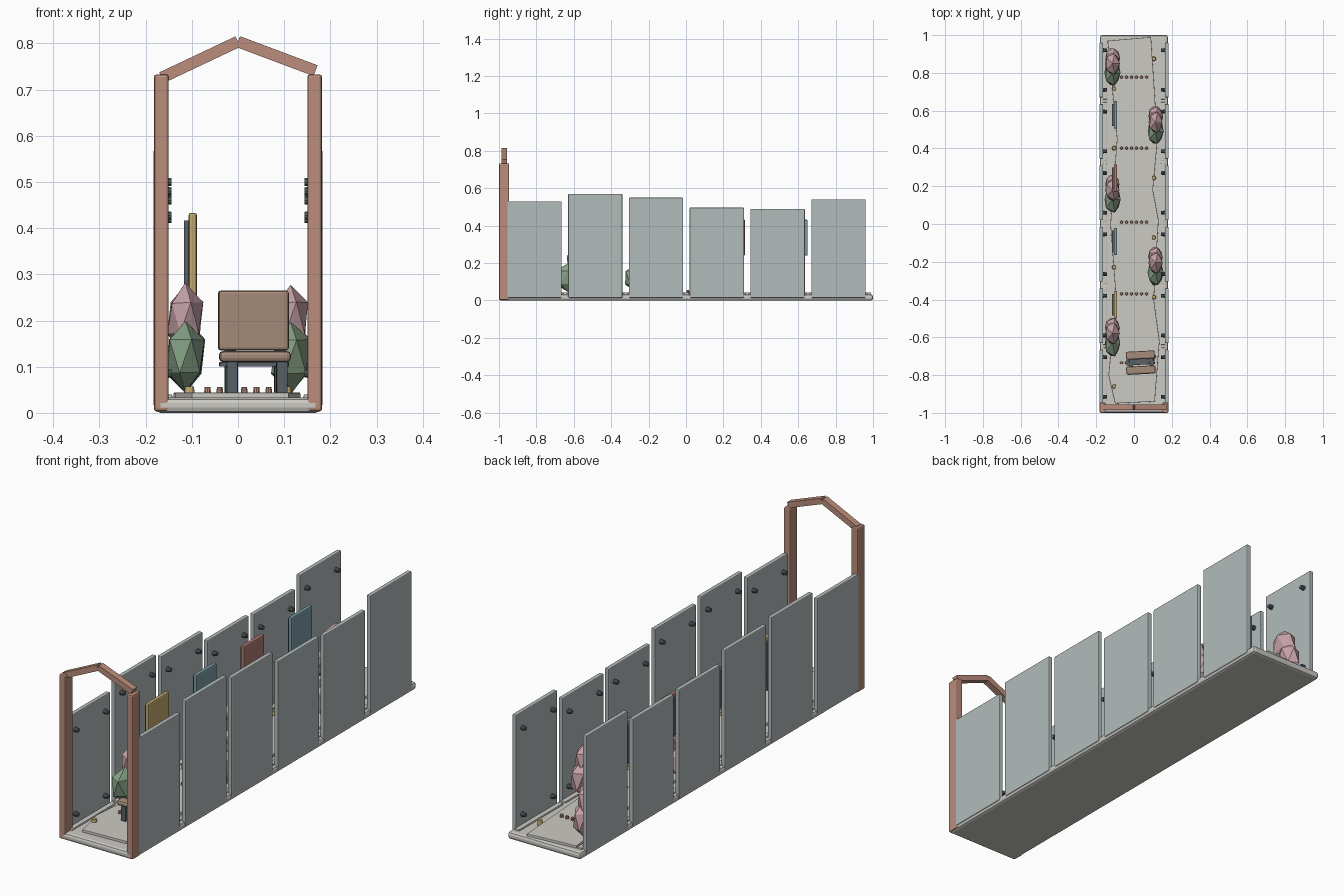
import bpy, bmesh, math, random
from mathutils import Vector, Matrix

if "Cube" in bpy.data.objects:
    bpy.data.objects.remove(bpy.data.objects["Cube"])

random.seed(4)


def mat(name, rgb):
    m = bpy.data.materials.new(name)
    m.diffuse_color = (*rgb, 1)
    m.use_nodes = True
    m.node_tree.nodes["Principled BSDF"].inputs["Base Color"].default_value = m.diffuse_color
    return m


STONE = mat("stone", (0.60, 0.59, 0.55))
PANEL = mat("panel_grey", (0.45, 0.50, 0.50))
DARK = mat("dark_metal", (0.10, 0.12, 0.13))
COPPER = mat("copper", (0.50, 0.27, 0.20))
WOOD = mat("wood", (0.38, 0.26, 0.19))
GREEN = mat("leaf_green", (0.24, 0.36, 0.24))
PINK = mat("blossom_pink", (0.56, 0.36, 0.39))
TEAL = mat("teal", (0.20, 0.34, 0.38))
RED = mat("red", (0.45, 0.20, 0.17))
YELLOW = mat("amber", (0.55, 0.40, 0.16))


def finish(name, bm, material, bevel=0.0):
    bmesh.ops.recalc_face_normals(bm, faces=bm.faces)
    me = bpy.data.meshes.new(name)
    bm.to_mesh(me)
    bm.free()
    ob = bpy.data.objects.new(name, me)
    bpy.context.collection.objects.link(ob)
    me.materials.append(material)
    if bevel:
        b = ob.modifiers.new("bevel", 'BEVEL')
        b.width, b.segments = bevel, 2
    return ob


def box(name, x, y, z, material, bevel=0.004):
    """Box from (min, max) pairs on each axis."""
    bm = bmesh.new()
    c = Vector([(a + b) / 2 for a, b in (x, y, z)])
    s = [b - a for a, b in (x, y, z)]
    bmesh.ops.create_cube(bm, size=1, matrix=Matrix.Diagonal((*s, 1)))
    ob = finish(name, bm, material, bevel)
    ob.location = c
    return ob


def disc(name, loc, r, h, material, axis='Z', sides=12):
    bm = bmesh.new()
    bmesh.ops.create_cone(bm, cap_ends=True, segments=sides, radius1=r, radius2=r * 0.8, depth=h)
    ob = finish(name, bm, material)
    ob.location = loc
    if axis != 'Z':
        ob.rotation_euler.y = math.radians(90 if axis == 'X' else -90)
    return ob


def blob(name, loc, radii, material):
    bm = bmesh.new()
    bmesh.ops.create_icosphere(bm, subdivisions=1, radius=1)
    for v in bm.verts:
        v.co *= random.uniform(0.93, 1.05)
        v.co = Vector([a * b for a, b in zip(v.co, radii)])
    ob = finish(name, bm, material)
    ob.location = loc
    return ob


# Ground slab
box("ground_slab", (-0.18, 0.18), (-1, 1), (0, 0.033), STONE, 0.012)

# Winding raised path
left = [(-0.10, -0.95), (-0.135, -0.80), (-0.095, -0.40), (-0.125, 0.0), (-0.09, 0.45), (-0.14, 0.97)]
right = [(0.09, 0.99), (0.125, 0.45), (0.10, 0.18), (0.13, 0.02), (0.105, -0.40), (0.135, -0.62), (0.11, -0.94)]
bm = bmesh.new()
f = bm.faces.new([bm.verts.new((x, y, 0.03)) for x, y in left + right])
up = bmesh.ops.extrude_face_region(bm, geom=[f])["geom"]
bmesh.ops.translate(bm, vec=(0, 0, 0.014), verts=[v for v in up if isinstance(v, bmesh.types.BMVert)])
finish("path", bm, STONE, 0.002)

# Wall panels with corner bolts and foot curbs, mirrored on both sides
tops = [0.53, 0.57, 0.55, 0.497, 0.49, 0.54]
for i, top in enumerate(tops):
    y0 = -0.955 + 0.325 * i
    y1 = y0 + 0.29
    for s in (-1, 1):
        xs = sorted((s * 0.163, s * 0.183))
        box("wall_panel", xs, (y0, y1), (0.014, top), PANEL, 0.004)
        box("foot_curb", sorted((s * 0.142, s * 0.165)), (y0 - 0.01, y1 + 0.01), (0.028, 0.04), STONE, 0.003)
        for y in (y0 + 0.04, y1 - 0.04):
            for z in (0.085, top - 0.07):
                disc("bolt", (s * 0.154, y, z), 0.011, 0.02, DARK, 'X' if s < 0 else '-X', 10)

# Entrance arch
for s in (-1, 1):
    box("arch_post", sorted((s * 0.15, s * 0.182)), (-1, -0.945), (0.003, 0.733), COPPER, 0.006)
for a, b in (((-0.165, 0.726), (0, 0.804)), ((0, 0.804), (0.168, 0.741))):
    length = math.dist(a, b)
    beam = box("arch_beam", (-length / 2, length / 2), (-0.986, -0.956), (-0.0125, 0.0125), COPPER, 0)
    beam.location = ((a[0] + b[0]) / 2, -0.971, (a[1] + b[1]) / 2)
    beam.rotation_euler.y = -math.atan2(b[1] - a[1], b[0] - a[0])

# Stud rows across the path
for y in (-0.735, -0.37, 0.01, 0.402, 0.778):
    for k in range(6):
        disc("path_stud", (-0.066 + 0.0265 * k, y, 0.049), 0.008, 0.014, COPPER, sides=10)

# Ground lights alternating along the path
for k in range(12):
    disc("ground_light", ((-0.105, 0.105)[k % 2], -0.86 + 0.1577 * k, 0.046), 0.012, 0.022, YELLOW)

# Blossoming shrubs
for s, y in ((-1, -0.60), (1, -0.225), (-1, 0.16), (1, 0.52), (-1, 0.83)):
    x = s * 0.114
    blob("shrub_leaves", (x, y - 0.03, 0.122), (0.046, 0.08, 0.08), GREEN)
    blob("shrub_blossom", (x, y + 0.02, 0.205), (0.042, 0.065, 0.075), PINK)
    blob("shrub_blossom_low", (x, y + 0.05, 0.125), (0.044, 0.06, 0.08), PINK)

# Hanging signs with backing plates
for y0, m in ((-0.50, YELLOW), (-0.165, TEAL), (0.17, RED), (0.505, TEAL)):
    box("sign", (-0.107, -0.089), (y0, y0 + 0.145), (0.24, 0.433), m, 0.005)
    box("sign_back", (-0.117, -0.106), (y0 + 0.015, y0 + 0.13), (0.255, 0.417), DARK, 0)

# Bench, turned slightly about its centre
bench = [
    box("bench_seat", (-0.043, 0.112), (-0.795, -0.752), (0.11, 0.134), WOOD, 0.009),
    box("bench_seat_rear", (-0.04, 0.11), (-0.745, -0.715), (0.10, 0.11), DARK, 0.002),
    box("bench_back", (-0.041, 0.112), (-0.715, -0.673), (0.135, 0.265), WOOD, 0.007),
]
for x in (-0.015, 0.093):
    for y in (-0.775, -0.695):
        bench.append(box("bench_leg", (x - 0.012, x + 0.012), (y - 0.012, y + 0.012), (0.042, 0.138 if y > -0.7 else 0.112), DARK, 0.003))
    bench.append(box("bench_rail", (x - 0.01, x + 0.01), (-0.775, -0.695), (0.098, 0.112), DARK, 0.002))
pivot = Vector((0.035, -0.735, 0))
turn = Matrix.Rotation(math.radians(3), 4, 'Z')
for ob in bench:
    ob.location = pivot + turn @ (ob.location - pivot)
    ob.rotation_euler.z = math.radians(3)
